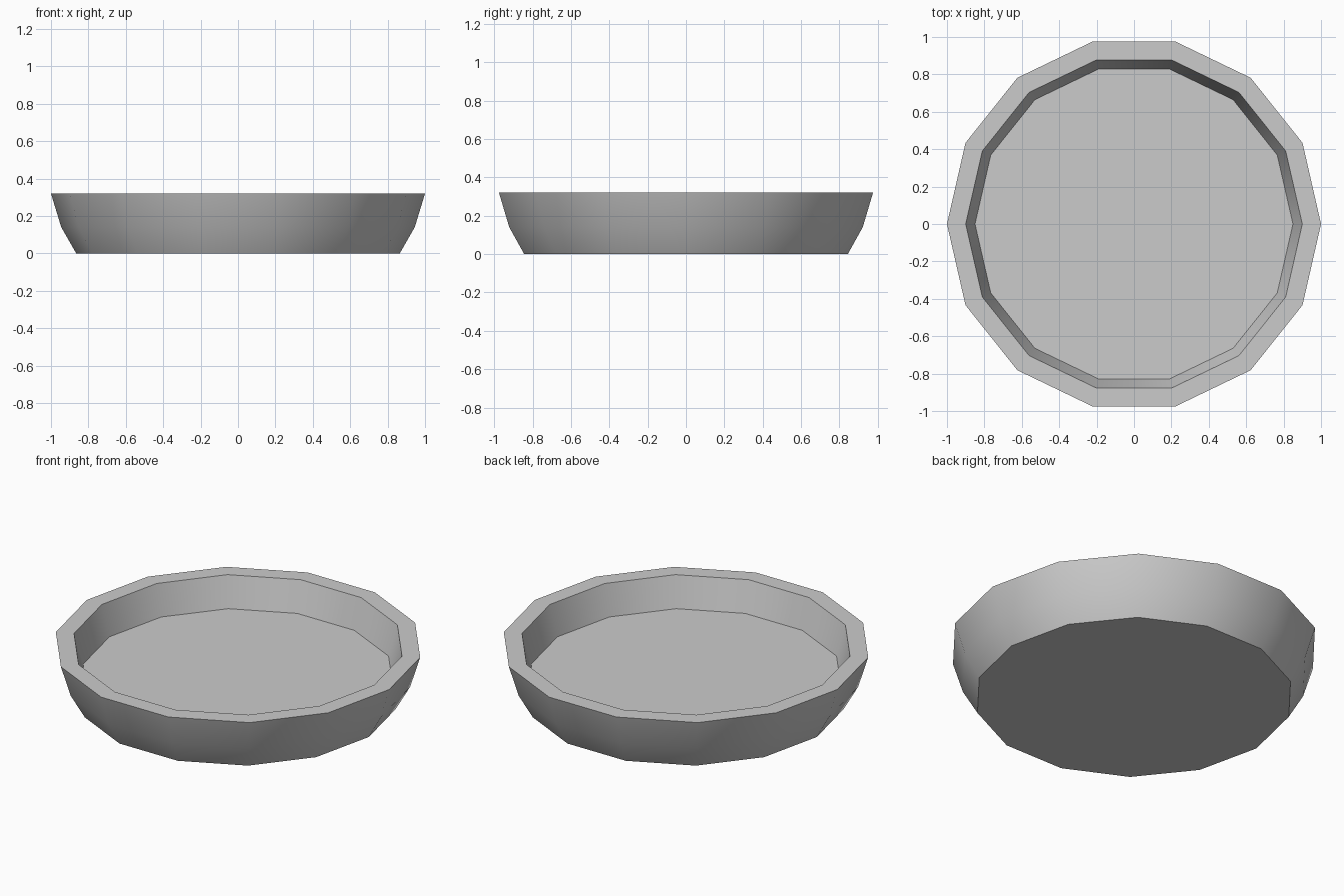
import bpy, bmesh
from math import cos, sin, pi, radians

if "Cube" in bpy.data.objects:
    bpy.data.objects.remove(bpy.data.objects["Cube"])

SIDES = 14
# Profile (radius, height): base edge, outer wall, rim, inner floor edge
PROFILE = [(0.865, 0.0), (0.945, 0.14), (1.0, 0.32), (0.9, 0.32), (0.85, 0.14)]

bm = bmesh.new()
rings = [[bm.verts.new((r * cos(2 * pi * i / SIDES), r * sin(2 * pi * i / SIDES), z))
          for i in range(SIDES)] for r, z in PROFILE]

# Outer wall, rim and inner wall
for low, high in zip(rings, rings[1:]):
    for i in range(SIDES):
        j = (i + 1) % SIDES
        bm.faces.new((low[i], low[j], high[j], high[i]))

# Underside and inner floor
bm.faces.new(rings[0][::-1])
bm.faces.new(rings[-1])
bmesh.ops.recalc_face_normals(bm, faces=bm.faces)

mesh = bpy.data.meshes.new("dish")
bm.to_mesh(mesh)
bm.free()
dish = bpy.data.objects.new("dish", mesh)
bpy.context.collection.objects.link(dish)

# Smooth walls, crisp rim and floor
bpy.context.view_layer.objects.active = dish
dish.select_set(True)
bpy.ops.object.shade_smooth_by_angle(angle=radians(35))
